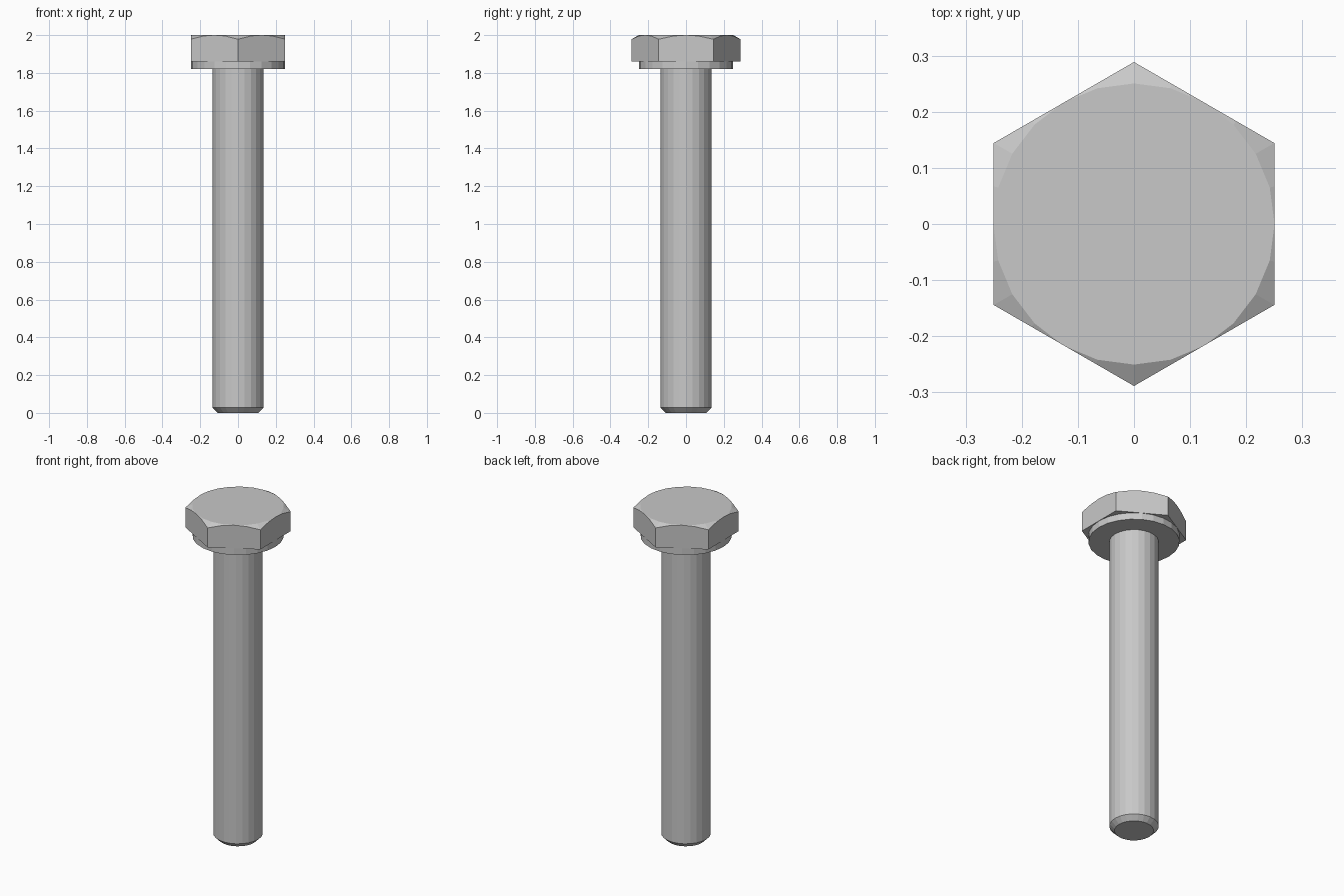
import bpy, bmesh
from math import sin, cos, radians
from mathutils import Vector

cube = bpy.data.objects.get("Cube")
if cube:
    bpy.data.objects.remove(cube, do_unlink=True)

SIDES = 24
FLAT = 0.25              # centre to flat of the hexagon
TOP, HEX_BASE, HEAD_BASE = 2.0, 1.86, 1.82

steel = bpy.data.materials.new("grey steel")
steel.use_nodes = True
grey = (0.58, 0.58, 0.58, 1)
steel.diffuse_color = grey
steel.node_tree.nodes["Principled BSDF"].inputs["Base Color"].default_value = grey


def finish(name, bm):
    bmesh.ops.recalc_face_normals(bm, faces=bm.faces[:])
    mesh = bpy.data.meshes.new(name)
    bm.to_mesh(mesh)
    bm.free()
    mesh.materials.append(steel)
    obj = bpy.data.objects.new(name, mesh)
    bpy.context.collection.objects.link(obj)
    return obj


def turned(name, profile, sides, start=0):
    """Closed faceted solid from (radius, height) rings, bottom to top."""
    bm = bmesh.new()
    rings = []
    for r, z in profile:
        angles = [radians(start + 360 * i / sides) for i in range(sides)]
        rings.append([bm.verts.new((r * cos(a), r * sin(a), z)) for a in angles])
    for low, high in zip(rings, rings[1:]):
        for i in range(sides):
            j = (i + 1) % sides
            bm.faces.new((low[i], low[j], high[j], high[i]))
    bm.faces.new(rings[0][::-1])
    bm.faces.new(rings[-1])
    return name, bm


# Shank with a chamfered tip
finish(*turned("shank", [(0.107, 0), (0.135, 0.028), (0.135, HEAD_BASE + 0.01)], SIDES))

# Round bearing face under the head
finish(*turned("washer_face", [(0.249, HEAD_BASE), (0.249, HEX_BASE)], SIDES))

# Hexagonal head, corners trimmed by a shallow faceted cone
corner = FLAT / cos(radians(30))
name, head = turned("hex_head", [(corner, HEX_BASE), (corner, TOP)], 6, start=30)
for i in range(SIDES):
    a = radians(360 / SIDES * (i + 0.5))
    out = Vector((cos(a), sin(a), 0))
    point = out * (FLAT + 0.0005) * cos(radians(180 / SIDES)) + Vector((0, 0, TOP))
    normal = out * sin(radians(30)) + Vector((0, 0, cos(radians(30))))
    cut = bmesh.ops.bisect_plane(
        head, geom=head.verts[:] + head.edges[:] + head.faces[:],
        dist=1e-5, plane_co=point, plane_no=normal, clear_outer=True)
    rim = [e for e in cut["geom_cut"]
           if isinstance(e, bmesh.types.BMEdge) and e.is_boundary]
    if len(rim) > 2:
        bmesh.ops.contextual_create(head, geom=rim)
finish(name, head)
